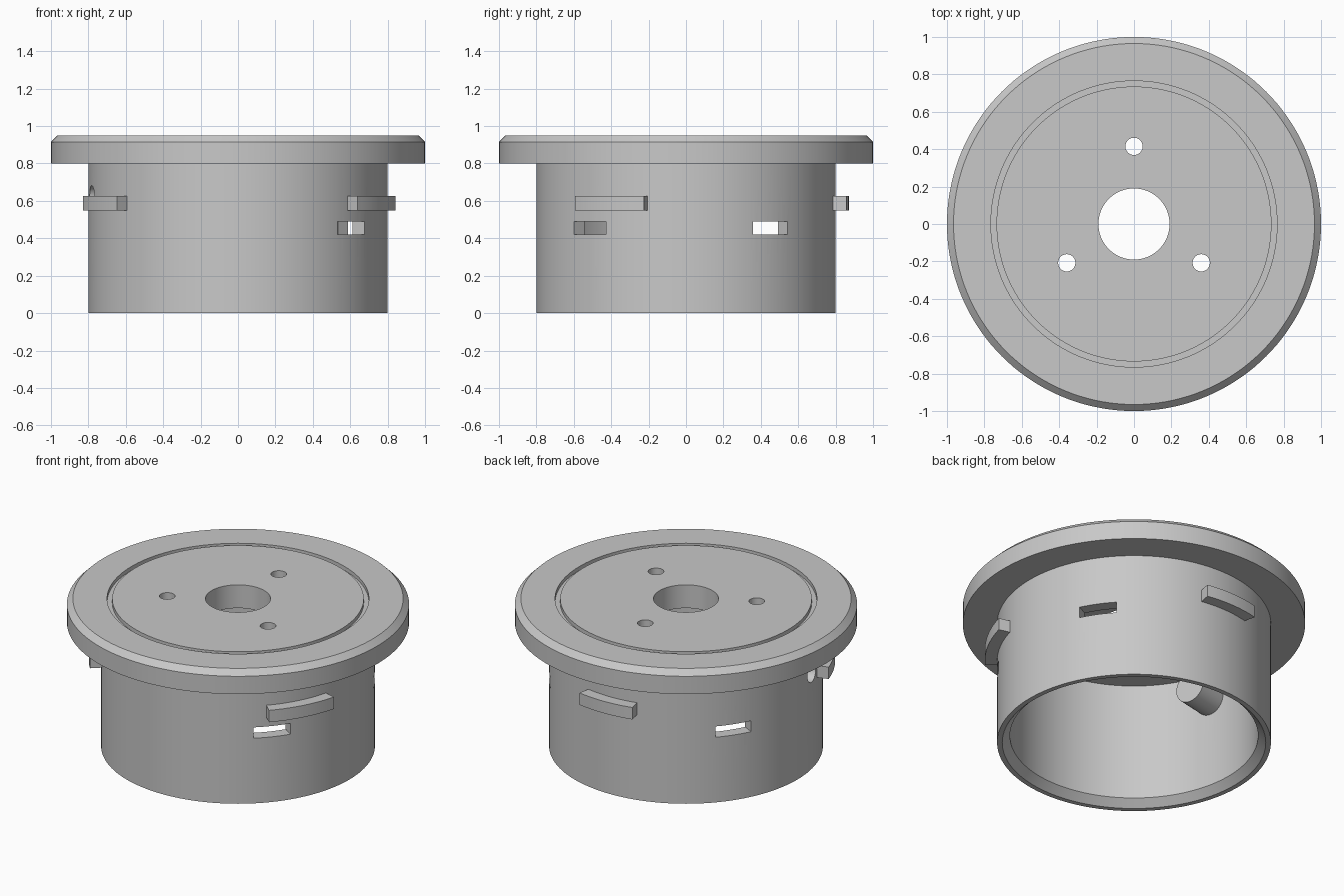
import bpy, bmesh, math
from mathutils import Matrix, Vector

if "Cube" in bpy.data.objects:
    bpy.data.objects.remove(bpy.data.objects["Cube"])

grey = bpy.data.materials.new("plain_grey")
grey.use_nodes = True
COLOUR = (0.58, 0.58, 0.58, 1)
grey.diffuse_color = COLOUR
grey.node_tree.nodes["Principled BSDF"].inputs["Base Color"].default_value = COLOUR


def make_object(name, bm):
    bmesh.ops.recalc_face_normals(bm, faces=bm.faces)
    mesh = bpy.data.meshes.new(name)
    bm.to_mesh(mesh)
    bm.free()
    mesh.materials.append(grey)
    obj = bpy.data.objects.new(name, mesh)
    bpy.context.scene.collection.objects.link(obj)
    return obj


def lathe(name, profile, steps=144):
    """Closed (radius, height) outline spun a full turn about z."""
    bm = bmesh.new()
    verts = [bm.verts.new((r, 0, z)) for r, z in profile]
    edges = [bm.edges.new((v, verts[i - 1])) for i, v in enumerate(verts)]
    bmesh.ops.spin(bm, geom=verts + edges, axis=(0, 0, 1), cent=(0, 0, 0),
                   angle=math.tau, steps=steps, use_duplicate=False)
    bmesh.ops.remove_doubles(bm, verts=bm.verts, dist=1e-5)
    return make_object(name, bm)


def sector(name, start, end, inner, outer, low, high, steps=10):
    """Curved block between two angles in degrees."""
    bm = bmesh.new()
    outline = [(inner, low), (outer, low), (outer, high), (inner, high)]
    face = bm.faces.new([bm.verts.new((r, 0, z)) for r, z in outline])
    bmesh.ops.rotate(bm, verts=bm.verts, matrix=Matrix.Rotation(math.radians(start), 3, "Z"))
    # keep the first cap and spin a copy of its outline
    copy = bmesh.ops.duplicate(bm, geom=[face])["geom"]
    bmesh.ops.spin(bm, geom=copy, axis=(0, 0, 1), cent=(0, 0, 0),
                   angle=math.radians(end - start), steps=steps, use_duplicate=False)
    bmesh.ops.remove_doubles(bm, verts=bm.verts, dist=1e-5)
    return make_object(name, bm)


def rod(name, start, end, radius, sides=48):
    """Capped cylinder between two points."""
    start, end = Vector(start), Vector(end)
    turn = (end - start).to_track_quat("Z", "Y").to_matrix().to_4x4()
    bm = bmesh.new()
    bmesh.ops.create_cone(bm, cap_ends=True, segments=sides, radius1=radius, radius2=radius,
                          depth=(end - start).length,
                          matrix=Matrix.Translation((start + end) / 2) @ turn)
    return make_object(name, bm)


def polar(radius, degrees, z):
    a = math.radians(degrees)
    return (radius * math.cos(a), radius * math.sin(a), z)


def cut(target, cutters):
    """Subtract the cutters and bake the result."""
    for c in cutters:
        c.hide_render = True
        mod = target.modifiers.new("cut", "BOOLEAN")
        mod.operation = "DIFFERENCE"
        mod.solver = "EXACT"
        mod.object = c
    bpy.context.view_layer.update()
    graph = bpy.context.evaluated_depsgraph_get()
    baked = bpy.data.meshes.new_from_object(target.evaluated_get(graph))
    target.modifiers.clear()
    target.data = baked


# Flanged cup: ceiling, chamfered mouth, tube, flange and ring groove
cup = lathe("flanged_cup", [
    (0.19, 0.8), (0.725, 0.8), (0.725, 0.045), (0.77, 0), (0.8, 0), (0.8, 0.8),
    (1, 0.8), (1, 0.915), (0.965, 0.95), (0.765, 0.95), (0.765, 0.925),
    (0.735, 0.925), (0.735, 0.95), (0.19, 0.95)])

# Three screw holes through the top
cutters = [rod("screw_hole_cutter", polar(0.415, a, 0.7), polar(0.415, a, 1.05), 0.046)
           for a in (90, 210, 330)]
# Slots through the tube wall
cutters += [sector("slot_cutter", a - 8, a + 8, 0.65, 0.9, 0.42, 0.49)
            for a in (-40.4, 34.6, 145.4)]
# Blind pocket running into the inner boss
BOSS_ANGLE, BOSS_Z = 192, 0.62
pocket = rod("pocket_cutter", polar(0.57, BOSS_ANGLE, BOSS_Z),
             polar(0.95, BOSS_ANGLE, BOSS_Z), 0.062)
cut(cup, cutters + [pocket])

boss = rod("inner_boss", polar(0.53, BOSS_ANGLE, BOSS_Z), polar(0.755, BOSS_ANGLE, BOSS_Z), 0.1)
cut(boss, [pocket])

for c in cutters + [pocket]:
    bpy.data.objects.remove(c)

# Locking lugs around the tube
lugs = [sector(name, start, end, 0.77, 0.872, 0.55, 0.627) for name, start, end in (
    ("long_lug", -43, -15), ("back_lug", 79.5, 104), ("right_lug", 198, 222))]

# Smooth round walls, crisp edges
bpy.ops.object.select_all(action="DESELECT")
for obj in [cup, boss] + lugs:
    obj.select_set(True)
bpy.context.view_layer.objects.active = cup
bpy.ops.object.shade_smooth_by_angle(angle=math.radians(30))
